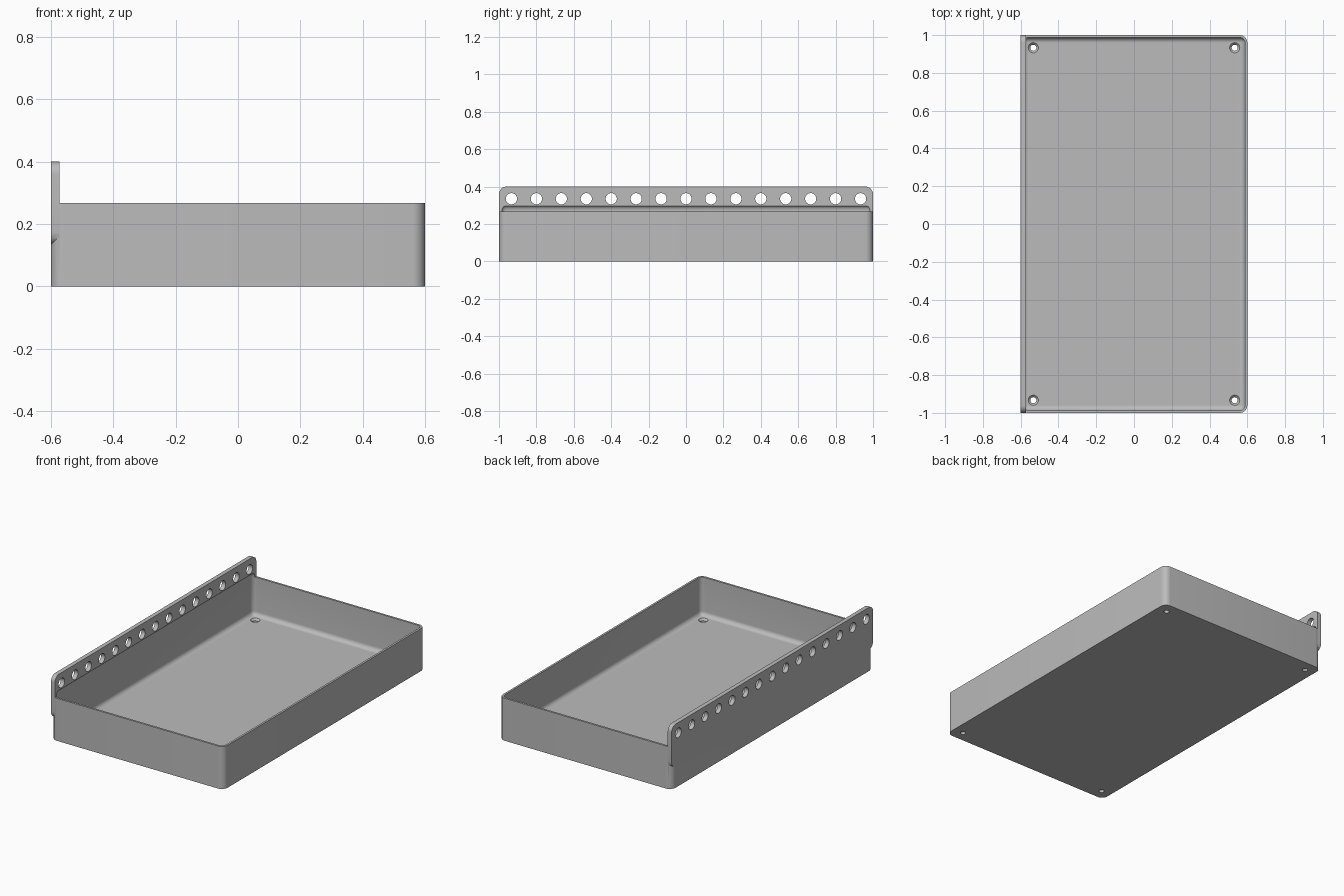
import bpy, bmesh
from math import radians
from mathutils import Matrix, Vector

cube = bpy.data.objects.get("Cube")
if cube:
    bpy.data.objects.remove(cube)

grey = bpy.data.materials.new("plain grey")
grey.use_nodes = True
colour = (0.5, 0.5, 0.5, 1)
grey.diffuse_color = colour
grey.node_tree.nodes["Principled BSDF"].inputs["Base Color"].default_value = colour


def make_object(name, bm):
    mesh = bpy.data.meshes.new(name)
    bm.to_mesh(mesh)
    bm.free()
    mesh.materials.append(grey)
    obj = bpy.data.objects.new(name, mesh)
    bpy.context.collection.objects.link(obj)
    return obj


def rounded_box(name, low, high, radius, axis=None):
    """Box with rounded edges: only those along one axis, or all of them."""
    low, high = Vector(low), Vector(high)
    bm = bmesh.new()
    bmesh.ops.create_cube(bm, size=1)
    bmesh.ops.scale(bm, vec=high - low, verts=bm.verts)
    bmesh.ops.translate(bm, vec=(low + high) / 2, verts=bm.verts)
    edges = [e for e in bm.edges if axis is None
             or abs((e.verts[0].co - e.verts[1].co).normalized()[axis]) > 0.9]
    bmesh.ops.bevel(bm, geom=edges, offset=radius, segments=8,
                    profile=0.5, affect='EDGES')
    return make_object(name, bm)


def drills(name, centres, r1, r2, depth, turn=Matrix()):
    """A set of round cutters in one mesh."""
    bm = bmesh.new()
    for c in centres:
        bmesh.ops.create_cone(bm, cap_ends=True, segments=32, radius1=r1, radius2=r2,
                              depth=depth, matrix=Matrix.Translation(c) @ turn)
    return make_object(name, bm)


def combine(obj, other, operation):
    """Apply a boolean and discard the helper object."""
    mod = obj.modifiers.new("join", 'BOOLEAN')
    mod.object, mod.operation, mod.solver = other, operation, 'EXACT'
    bpy.context.view_layer.update()
    graph = bpy.context.evaluated_depsgraph_get()
    mesh = bpy.data.meshes.new_from_object(obj.evaluated_get(graph))
    obj.modifiers.clear()
    obj.data = mesh
    bpy.data.objects.remove(other)


# Tray body and the upright hanging rail on its right side
tray = rounded_box("tray_with_rail", (-0.6, -1, 0), (0.6, 1, 0.267), 0.04, axis=2)
rail = rounded_box("rail", (-0.6, -1, 0.133), (-0.573, 1, 0.4), 0.04, axis=0)
combine(tray, rail, 'UNION')

# Hollow with filleted floor, which also undercuts the foot of the rail
hollow = rounded_box("hollow", (-0.587, -0.987, 0.027), (0.587, 0.987, 0.301), 0.027)
combine(tray, hollow, 'DIFFERENCE')

# Row of holes along the rail
row = [(-0.587, i * 0.1333, 0.335) for i in range(-7, 8)]
combine(tray, drills("rail_holes", row, 0.03, 0.03, 0.2,
                     Matrix.Rotation(radians(90), 4, 'Y')), 'DIFFERENCE')

# Countersunk screw holes in the floor corners
corners = [(x, y) for x in (-0.533, 0.533) for y in (-0.933, 0.933)]
combine(tray, drills("screw_holes", [(x, y, 0) for x, y in corners],
                     0.016, 0.016, 0.1), 'DIFFERENCE')
combine(tray, drills("countersinks", [(x, y, 0.0225) for x, y in corners],
                     0.01, 0.035, 0.025), 'DIFFERENCE')

# Smooth the fillets, keep the edges sharp
bpy.ops.object.select_all(action='DESELECT')
tray.select_set(True)
bpy.context.view_layer.objects.active = tray
bpy.ops.object.shade_smooth_by_angle(angle=radians(30))
